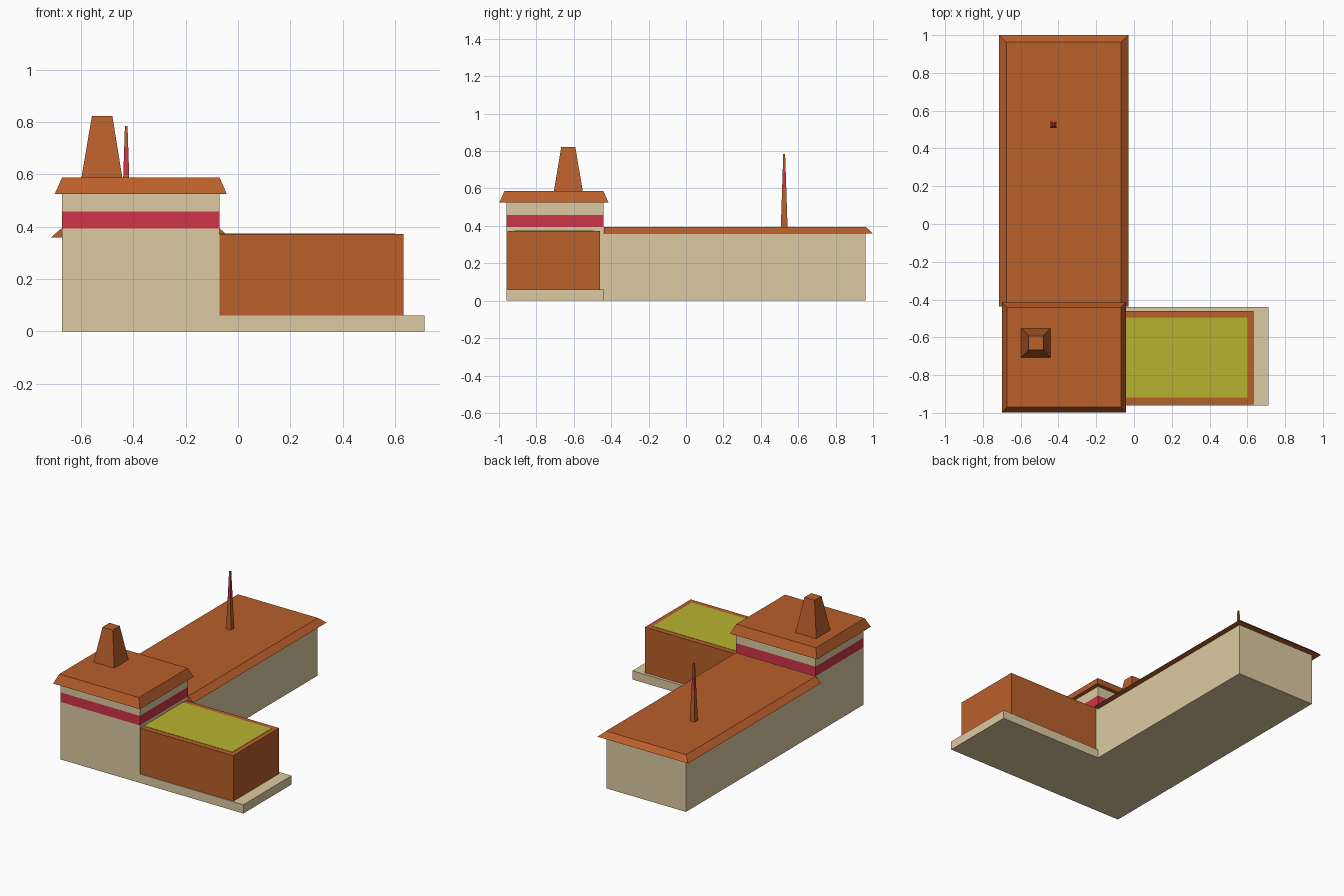
import bpy
import bmesh

if "Cube" in bpy.data.objects:
    bpy.data.objects.remove(bpy.data.objects["Cube"])


def material(name, rgb):
    m = bpy.data.materials.new(name)
    m.diffuse_color = (*rgb, 1)
    m.use_nodes = True
    m.node_tree.nodes["Principled BSDF"].inputs["Base Color"].default_value = m.diffuse_color
    return m


CREAM = material("cream_wall", (0.72, 0.59, 0.36))
ORANGE = material("terracotta", (0.49, 0.115, 0.024))
RED = material("red_trim", (0.62, 0.035, 0.065))
GREEN = material("green_roof", (0.48, 0.45, 0.03))


def stack(name, rings, mats, cap=None):
    """Rectangular rings (x0, x1, y0, y1, z) joined upward; one material per section."""
    used = list(dict.fromkeys(mats + ([cap] if cap else [])))
    bm = bmesh.new()
    loops = [[bm.verts.new(p) for p in ((x0, y0, z), (x1, y0, z), (x1, y1, z), (x0, y1, z))]
             for x0, x1, y0, y1, z in rings]
    bm.faces.new(loops[0][::-1]).material_index = used.index(mats[0])
    for low, high, mat in zip(loops, loops[1:], mats):
        for i in range(4):
            j = (i + 1) % 4
            f = bm.faces.new((low[i], low[j], high[j], high[i]))
            f.material_index = used.index(mat)
    bm.faces.new(loops[-1]).material_index = used.index(cap or mats[-1])
    mesh = bpy.data.meshes.new(name)
    bm.to_mesh(mesh)
    bm.free()
    for m in used:
        mesh.materials.append(m)
    obj = bpy.data.objects.new(name, mesh)
    bpy.context.collection.objects.link(obj)
    return obj


def box(name, x0, x1, y0, y1, z0, z1, mat):
    return stack(name, [(x0, x1, y0, y1, z0), (x0, x1, y0, y1, z1)], [mat])


# Tower block with red band, and its flared roof
stack("tower_walls", [(-0.672, -0.07, -0.96, -0.44, z) for z in (0, 0.393, 0.458, 0.525)],
      [CREAM, RED, CREAM])
stack("tower_roof", [(-0.70, -0.043, -0.998, -0.415, 0.525),
                     (-0.672, -0.07, -0.97, -0.442, 0.587)], [ORANGE])

# Long rear wing with overhanging roof
box("wing_walls", -0.672, -0.07, -0.44, 0.96, 0, 0.358, CREAM)
stack("wing_roof", [(-0.715, -0.03, -0.438, 1.0, 0.358),
                    (-0.675, -0.07, -0.438, 0.963, 0.393)], [ORANGE])

# Side annex on a low plinth, with a green roof panel
box("annex_plinth", -0.07, 0.713, -0.96, -0.44, 0, 0.06, CREAM)
box("annex_walls", -0.07, 0.633, -0.955, -0.46, 0.06, 0.372, ORANGE)
box("annex_green_roof", -0.07, 0.60, -0.918, -0.495, 0.370, 0.374, GREEN)

# Tapered chimney on the tower roof
stack("chimney", [(-0.598, -0.442, -0.706, -0.552, 0.587),
                  (-0.558, -0.48, -0.667, -0.592, 0.823)], [ORANGE])

# Slim spire on the wing, with a red section partway up
spire = []
for z in (0.393, 0.60, 0.70, 0.785):
    r = 0.018 - 0.013 * (z - 0.393) / 0.392
    spire.append((-0.427 - r, -0.427 + r, 0.525 - r, 0.525 + r, z))
stack("spire", spire, [ORANGE, RED, ORANGE])
